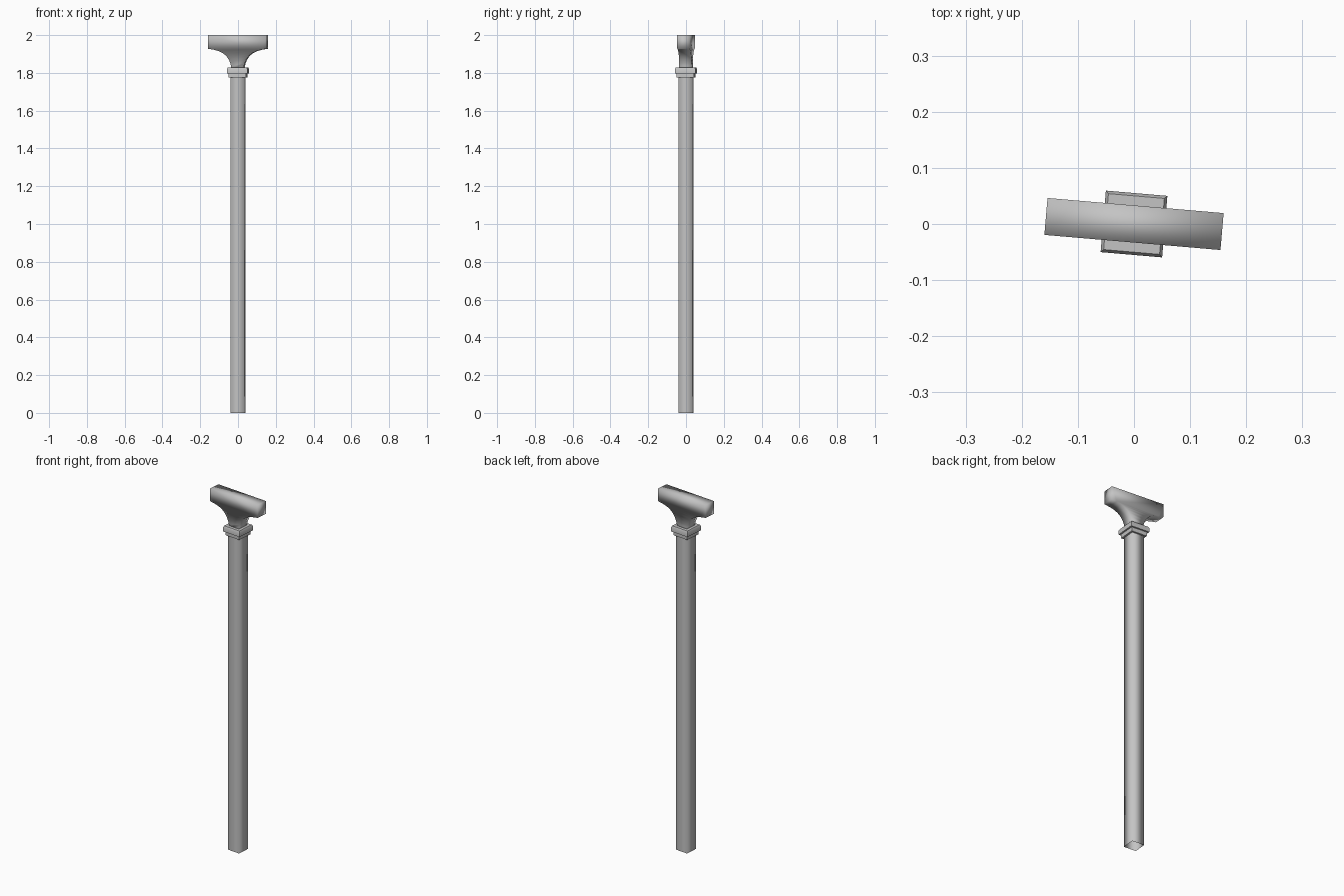
import bpy, bmesh, math
from mathutils import Matrix

cube = bpy.data.objects.get("Cube")
if cube:
    bpy.data.objects.remove(cube, do_unlink=True)

TURN = Matrix.Rotation(math.radians(-4.9), 4, 'Z')

grey = bpy.data.materials.new("plain grey")
grey.use_nodes = True
colour = (0.55, 0.55, 0.55, 1)
grey.diffuse_color = colour
grey.node_tree.nodes["Principled BSDF"].inputs["Base Color"].default_value = colour


def finish(name, bm, angle=None):
    """Turn the part to the shared heading, shade it smooth and link it."""
    bmesh.ops.recalc_face_normals(bm, faces=bm.faces)
    bm.transform(TURN)
    for f in bm.faces:
        f.smooth = True
    mesh = bpy.data.meshes.new(name)
    bm.to_mesh(mesh)
    bm.free()
    mesh.materials.append(grey)
    ob = bpy.data.objects.new(name, mesh)
    bpy.context.collection.objects.link(ob)
    if angle:
        bpy.ops.object.select_all(action='DESELECT')
        ob.select_set(True)
        bpy.context.view_layer.objects.active = ob
        bpy.ops.object.shade_smooth_by_angle(angle=angle)


def square_stack(name, rings, cap, angle=None):
    """Loft square rings given as (half width, height)."""
    bm = bmesh.new()
    loops = [[bm.verts.new((sx * h, sy * h, z))
              for sx, sy in ((-1, -1), (1, -1), (1, 1), (-1, 1))] for h, z in rings]
    for a, b in zip(loops, loops[1:]):
        for i in range(4):
            j = (i + 1) % 4
            bm.faces.new((a[i], a[j], b[j], b[i]))
    if cap:
        bm.faces.new(loops[0])
        bm.faces.new(loops[-1])
    finish(name, bm, angle)


# Post, hollow at the foot
square_stack("post", [(0.036, 0), (0.036, 1.8)], False)

# Stepped collar
square_stack("collar_lower", [(0.046, 1.775), (0.046, 1.80)], True, math.radians(60))
square_stack("collar_upper", [(0.055, 1.797), (0.055, 1.819), (0.05, 1.828)],
             True, math.radians(60))

# Bracket head: half profile mirrored, then given depth
half = [(0.034, 1.815), (0.034, 1.835), (0.038, 1.852), (0.047, 1.872),
        (0.060, 1.890), (0.078, 1.905), (0.100, 1.916), (0.128, 1.923),
        (0.1575, 1.928), (0.1575, 2.0)]
profile = half + [(-x, z) for x, z in reversed(half)]
bm = bmesh.new()
front = bm.faces.new([bm.verts.new((x, -0.033, z)) for x, z in profile])
back = bmesh.ops.extrude_face_region(bm, geom=[front], use_keep_orig=True)["geom"]
bmesh.ops.translate(bm, vec=(0, 0.066, 0),
                    verts=[v for v in back if isinstance(v, bmesh.types.BMVert)])
finish("bracket_head", bm)
